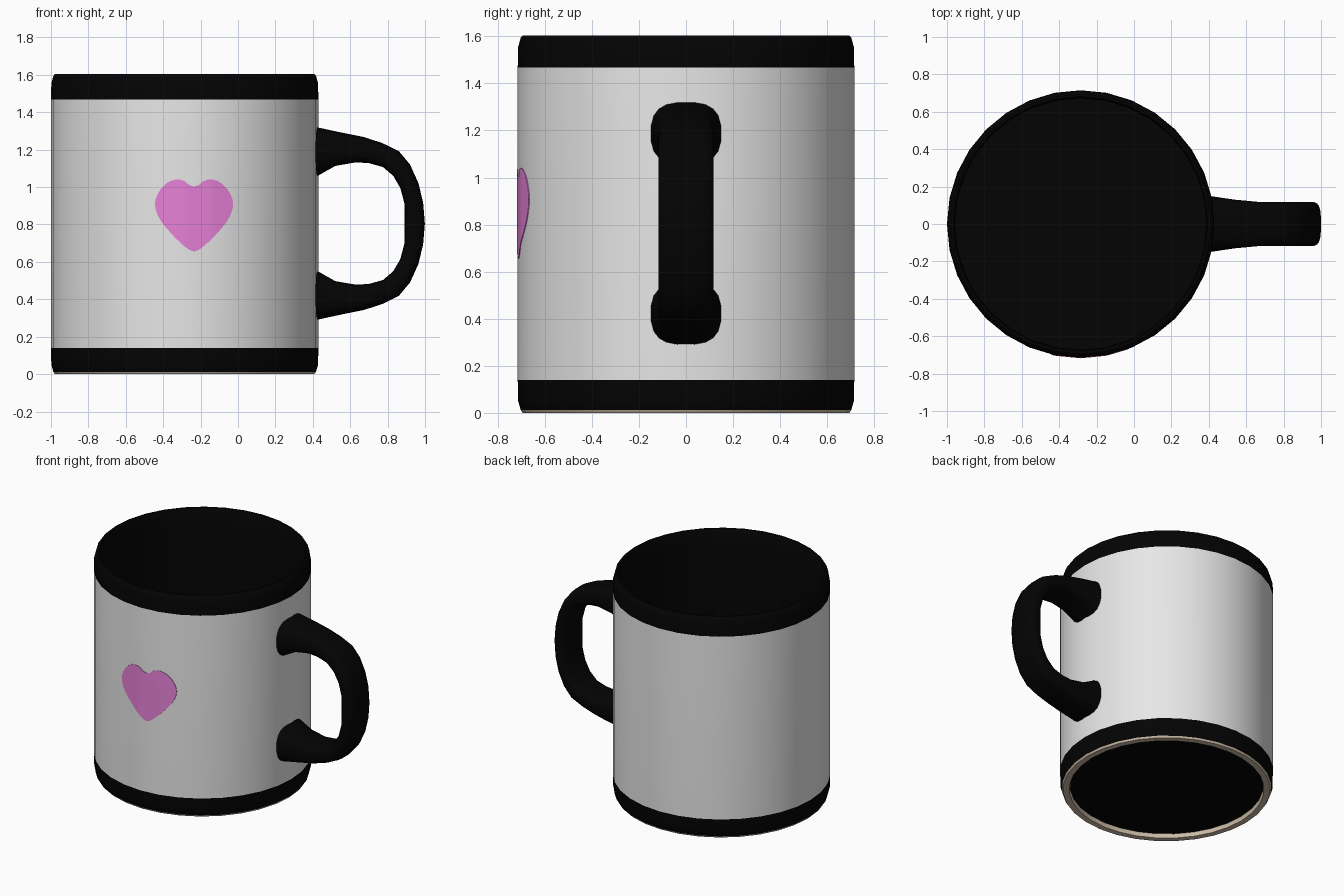
import bpy, bmesh, math

if "Cube" in bpy.data.objects:
    bpy.data.objects.remove(bpy.data.objects["Cube"])

CX, R, N = -0.285, 0.715, 32          # mug axis x, radius, sides


def material(name, col):
    m = bpy.data.materials.new(name)
    m.diffuse_color = (*col, 1)
    m.use_nodes = True
    m.node_tree.nodes["Principled BSDF"].inputs["Base Color"].default_value = m.diffuse_color
    return m


WHITE = material("white glaze", (0.8, 0.8, 0.8))
BLACK = material("black glaze", (0.001, 0.001, 0.001))
PINK = material("pink", (0.8, 0.22, 0.68))
CLAY = material("bare clay", (0.6, 0.5, 0.38))


def finish(name, bm, mats, angle=40):
    bmesh.ops.recalc_face_normals(bm, faces=bm.faces)
    me = bpy.data.meshes.new(name)
    bm.to_mesh(me)
    bm.free()
    ob = bpy.data.objects.new(name, me)
    bpy.context.collection.objects.link(ob)
    for m in mats:
        me.materials.append(m)
    bpy.ops.object.select_all(action='DESELECT')
    ob.select_set(True)
    bpy.context.view_layer.objects.active = ob
    bpy.ops.object.shade_smooth_by_angle(angle=math.radians(angle))
    return ob


def bridge(bm, rings, mats=None):
    for i, (a, b) in enumerate(zip(rings, rings[1:])):
        for k in range(len(a)):
            j = (k + 1) % len(a)
            f = bm.faces.new((a[k], a[j], b[j], b[k]))
            f.material_index = mats[i] if mats else 0


# Cup: lathe profile from underside, up the outside, down the inside
# (radius, z, material of the strip that follows: 0 white, 1 black, 2 clay)
profile = [(0.648, 0.03, 2), (0.653, 0.0, 2), (0.694, 0.0, 2), (0.702, 0.012, 1),
           (0.713, 0.05, 1), (R, 0.14, 0), (R, 1.468, 1), (0.713, 1.555, 1),
           (0.702, 1.595, 1), (0.694, 1.604, 1), (0.682, 1.604, 1),
           (0.675, 1.59, 1), (0.672, 1.5, 1), (0.672, 0.08, 1)]
bm = bmesh.new()
rings = [[bm.verts.new((CX + r * math.cos(math.tau * k / N),
                        r * math.sin(math.tau * k / N), z)) for k in range(N)]
         for r, z, _ in profile]
bridge(bm, rings, [p[2] for p in profile])
for ring in (rings[0], rings[-1]):
    bm.faces.new(ring).material_index = 1
finish("cup", bm, [WHITE, BLACK, CLAY])

# Handle: upper half sections (outer x, z, inner x, z, half width), mirrored down
MID = 0.805
half = [(0.395, 1.322, 0.395, 1.045, 0.150), (0.43, 1.318, 0.43, 1.062, 0.146),
        (0.55, 1.292, 0.52, 1.113, 0.130), (0.67, 1.268, 0.63, 1.132, 0.119),
        (0.77, 1.236, 0.70, 1.128, 0.117), (0.86, 1.192, 0.775, 1.107, 0.117),
        (0.92, 1.12, 0.83, 1.06, 0.117), (0.965, 1.02, 0.868, 0.995, 0.117),
        (0.990, 0.915, 0.889, 0.915, 0.117), (0.999, MID, 0.891, MID, 0.117)]
lower = [(a, 2 * MID - b, c, 2 * MID - d, w) for a, b, c, d, w in half[-2::-1]]
bm = bmesh.new()
rings = []
for ox, oz, ix, iz, w in half + lower:
    power = 0.72 if ox < 0.5 else 0.6        # rounder where it meets the cup
    ring = []
    for k in range(20):
        t = math.tau * (k + 0.5) / 20
        c, s = math.cos(t), math.sin(t)
        u = math.copysign(abs(c / math.cos(math.pi / 20)) ** power, c)
        v = math.copysign(abs(s / math.cos(math.pi / 20)) ** power, s)
        ring.append(bm.verts.new(((ox + ix) / 2 + (ox - ix) / 2 * u, w * v,
                                  (oz + iz) / 2 + (oz - iz) / 2 * u)))
    rings.append(ring)
bridge(bm, rings)
bm.faces.new(rings[0])
bm.faces.new(rings[-1])
finish("handle", bm, [BLACK], 60)


# Heart: thin plate following the faceted front wall
def wall_y(x, lift):
    a = math.acos((x - CX) / R)
    step = math.tau / N
    off = (a % step) - step / 2
    return -math.sqrt((R * math.cos(step / 2) / math.cos(off) + lift) ** 2 - (x - CX) ** 2)


# half outline: distance from heart centre, top z, bottom z
heart = [(0, 1.003, 0.655), (0.025, 1.01, 0.664), (0.05, 1.032, 0.682),
         (0.075, 1.04, 0.704), (0.10, 1.04, 0.728), (0.125, 1.033, 0.755),
         (0.15, 1.018, 0.783), (0.175, 0.993, 0.815), (0.195, 0.962, 0.85),
         (0.206, 0.933, 0.882), (0.209, 0.912, 0.905)]
cols = [(-u, a, b) for u, a, b in heart[:0:-1]] + heart
bm = bmesh.new()
rings = []
for u, top, bot in cols:
    x = -0.235 + u
    rings.append([bm.verts.new((x, wall_y(x, lift), z))
                  for z, lift in ((top, 0.003), (bot, 0.003), (bot, -0.001), (top, -0.001))])
bridge(bm, rings)
bm.faces.new(rings[0])
bm.faces.new(rings[-1])
finish("heart", bm, [PINK], 30)
